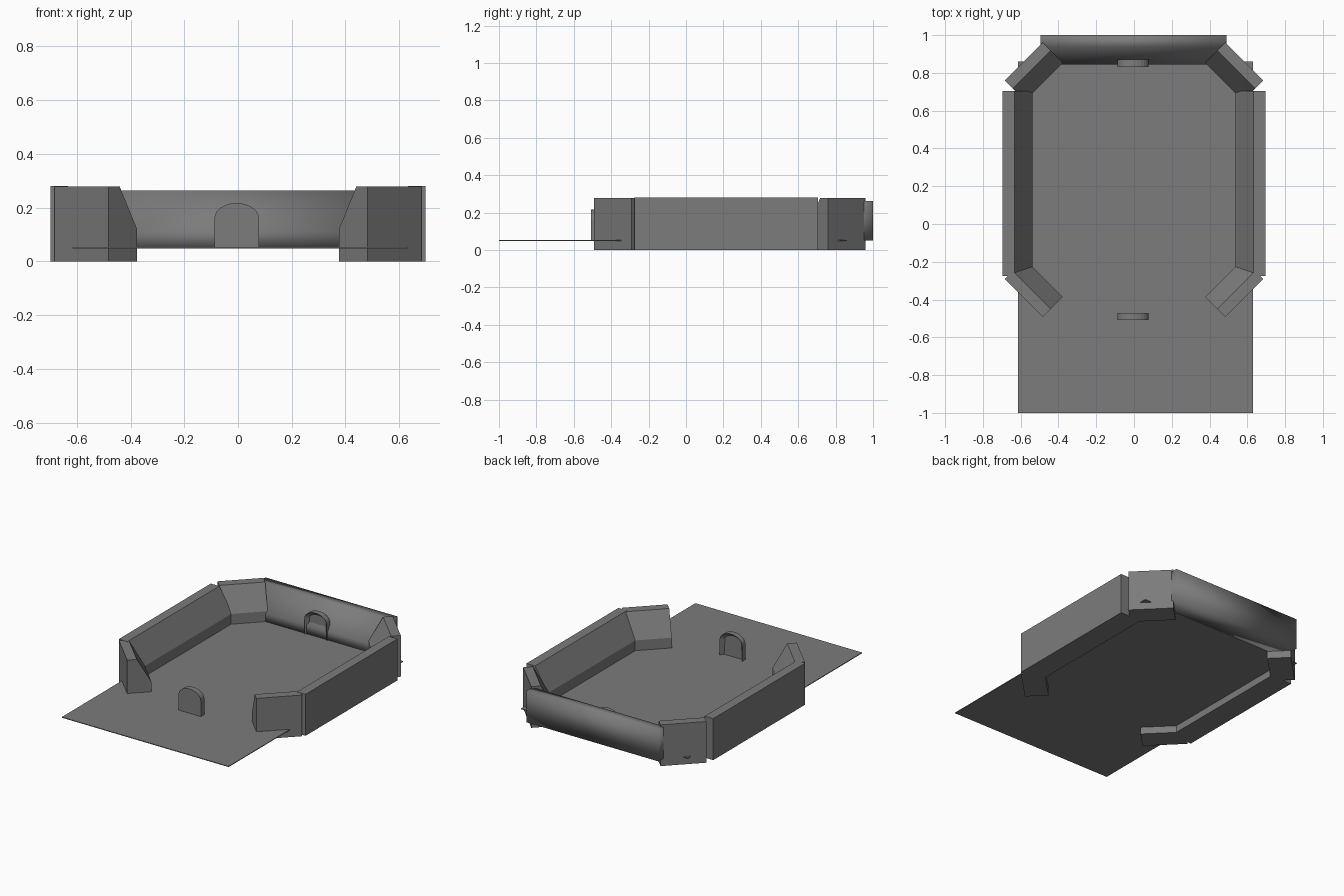
import bpy, bmesh
from math import cos, sin, pi, radians
from mathutils import Matrix

if "Cube" in bpy.data.objects:
    bpy.data.objects.remove(bpy.data.objects["Cube"])

grey = bpy.data.materials.new("plain grey")
grey.use_nodes = True
colour = (0.2, 0.2, 0.2, 1)
grey.diffuse_color = colour
grey.node_tree.nodes["Principled BSDF"].inputs["Base Color"].default_value = colour


def add_object(name, bm, matrix=None, smooth=False):
    """Turn a bmesh into an object, placed by a matrix."""
    bmesh.ops.recalc_face_normals(bm, faces=bm.faces)
    if matrix:
        bm.transform(matrix)
    for f in bm.faces:
        f.smooth = smooth
    mesh = bpy.data.meshes.new(name)
    bm.to_mesh(mesh)
    bm.free()
    mesh.materials.append(grey)
    obj = bpy.data.objects.new(name, mesh)
    bpy.context.collection.objects.link(obj)
    return obj


def extrude(bm, points, depth):
    """Extrude a closed 3D outline by a depth vector."""
    face = bm.faces.new([bm.verts.new(p) for p in points])
    geom = bmesh.ops.extrude_face_region(bm, geom=[face])["geom"]
    moved = [g for g in geom if isinstance(g, bmesh.types.BMVert)]
    bmesh.ops.translate(bm, verts=moved, vec=depth)
    return [g for g in geom if isinstance(g, bmesh.types.BMFace)][0]


def wall(name, x, y, angle, length, depth, bottom, kink, top, smooth=False):
    """Wall with a sloped inner face; (x, y) is its outer middle, angle points inward."""
    rim = 0.4 * depth
    outline = [(0, bottom), (depth, bottom), (depth, kink), (rim, top), (0, top)]
    bm = bmesh.new()
    extrude(bm, [(d, -length / 2, z) for d, z in outline], (0, length, 0))
    place = Matrix.Translation((x, y, 0)) @ Matrix.Rotation(radians(angle), 4, "Z")
    add_object(name, bm, place, smooth)


def goal(name, y, facing):
    """Arched goal with a recessed mouth; facing is +1 or -1 along y."""
    half, spring, rise, base = 0.083, 0.16, 0.057, 0.05
    arc = [(half * cos(pi * i / 12), spring + rise * sin(pi * i / 12)) for i in range(13)]
    outline = [(-half, base), (half, base)] + arc
    bm = bmesh.new()
    mouth = extrude(bm, [(px, 0, pz) for px, pz in outline], (0, 0.038 * facing, 0))
    bmesh.ops.remove_doubles(bm, verts=bm.verts, dist=0.0001)
    bmesh.ops.inset_individual(bm, faces=[mouth], thickness=0.022)
    bmesh.ops.translate(bm, verts=mouth.verts, vec=(0, -0.026 * facing, 0))
    # drop the mouth down to the floor
    low = min(v.co.z for v in mouth.verts)
    for v in mouth.verts:
        if v.co.z < low + 0.001:
            v.co.z = base + 0.003
    add_object(name, bm, Matrix.Translation((-0.005, y, 0)))


# Thin floor
bm = bmesh.new()
extrude(bm, [(-0.615, -1, 0.048), (0.63, -1, 0.048), (0.63, 0.86, 0.048),
             (-0.615, 0.86, 0.048)], (0, 0, 0.005))
add_object("floor", bm)

# Side walls and diagonal corner walls, mirrored left and right
for side, s in (("left", 1), ("right", -1)):
    inward = 180 if s > 0 else 0
    wall(side + "_side_wall", s * 0.697, 0.215, inward, 0.98, 0.16, 0, 0.122, 0.28)
    wall(side + "_front_corner_wall", s * 0.583, -0.392, inward - s * 45,
         0.284, 0.15, 0, 0.122, 0.278)
    wall(side + "_back_corner_wall", s * 0.583, 0.86, inward + s * 45,
         0.284, 0.15, 0, 0.122, 0.278)

# Softly shaded back wall
wall("back_wall", -0.002, 1.0, -90, 0.985, 0.155, 0.05, 0.11, 0.263, smooth=True)

# Two goals facing each other
goal("front_goal", -0.508, 1)
goal("back_goal", 0.87, -1)
